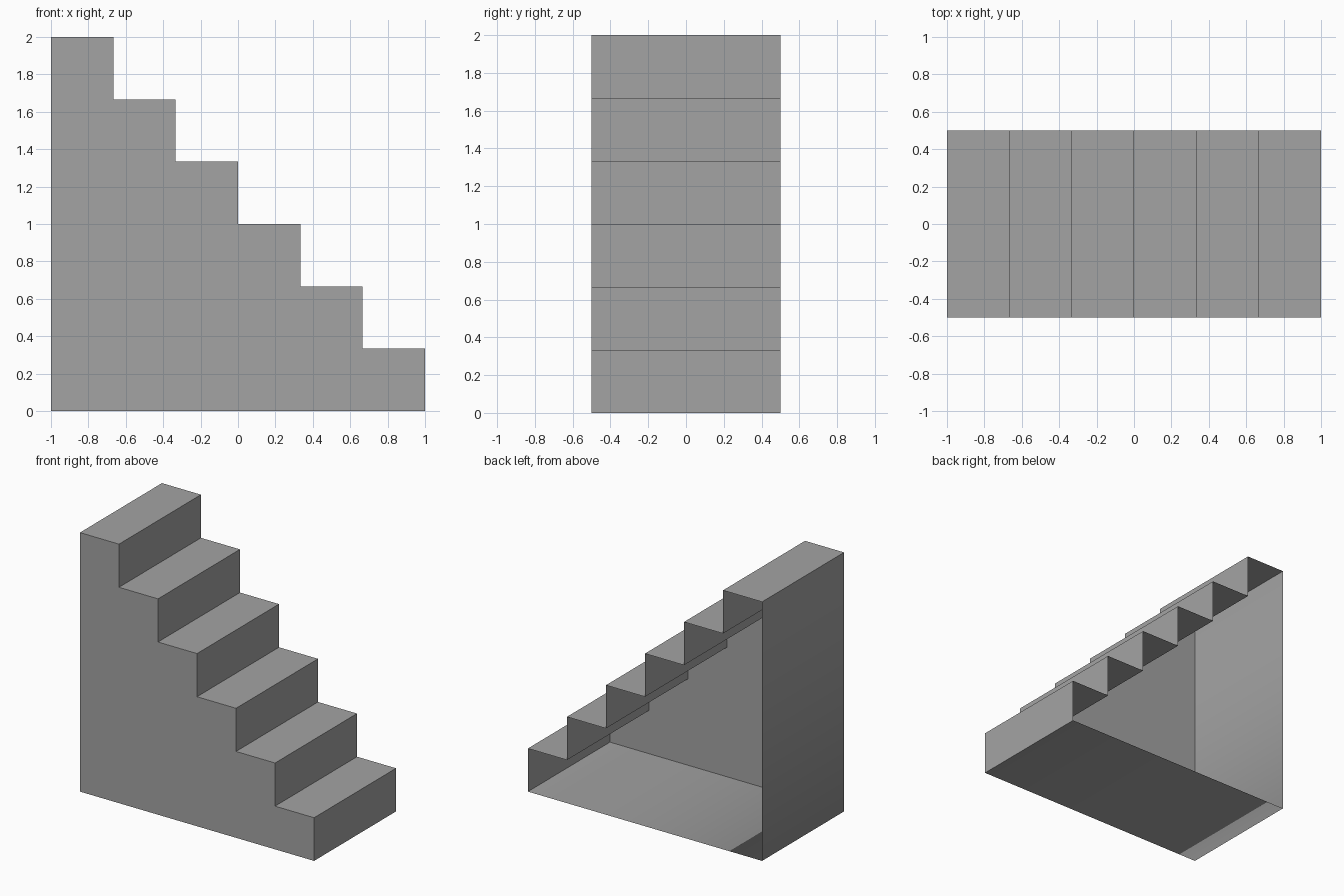
import bpy
import bmesh

STEPS = 6
HALF_LENGTH = 1.0
HALF_WIDTH = 0.5
RISE = 2.0 / STEPS

cube = bpy.data.objects.get("Cube")
if cube:
    bpy.data.objects.remove(cube, do_unlink=True)

# Single plain grey
grey = bpy.data.materials.new("stone_grey")
grey.use_nodes = True
colour = (0.37, 0.37, 0.37, 1)
grey.diffuse_color = colour
grey.node_tree.nodes["Principled BSDF"].inputs["Base Color"].default_value = colour

# Stepped side profile: base line, then up the treads from the low end
profile = [(-HALF_LENGTH, 0), (HALF_LENGTH, 0)]
for i in range(STEPS):
    z = (i + 1) * RISE
    x = HALF_LENGTH - i * RISE
    profile += [(x, z), (x - RISE, z)]
    # the next riser starts where this tread ends

# Front side panel
bm = bmesh.new()
front = [bm.verts.new((x, -HALF_WIDTH, z)) for x, z in profile]
panel = bm.faces.new(front)

# Sweep the outline backwards: treads, risers, base and tall end wall, open at the back
swept = bmesh.ops.extrude_edge_only(bm, edges=list(panel.edges))["geom"]
back = [v for v in swept if isinstance(v, bmesh.types.BMVert)]
bmesh.ops.translate(bm, verts=back, vec=(0, 2 * HALF_WIDTH, 0))
bmesh.ops.recalc_face_normals(bm, faces=bm.faces)
bm.normal_update()
if panel.normal.y > 0:
    bmesh.ops.reverse_faces(bm, faces=bm.faces)

# Crisp edges everywhere, except the soft join of base and end wall
for face in bm.faces:
    face.smooth = True
for edge in bm.edges:
    edge.smooth = all(v.co.x < -0.99 and v.co.z < 0.01 for v in edge.verts)

mesh = bpy.data.meshes.new("staircase")
bm.to_mesh(mesh)
bm.free()
mesh.materials.append(grey)
staircase = bpy.data.objects.new("staircase", mesh)
bpy.context.collection.objects.link(staircase)
